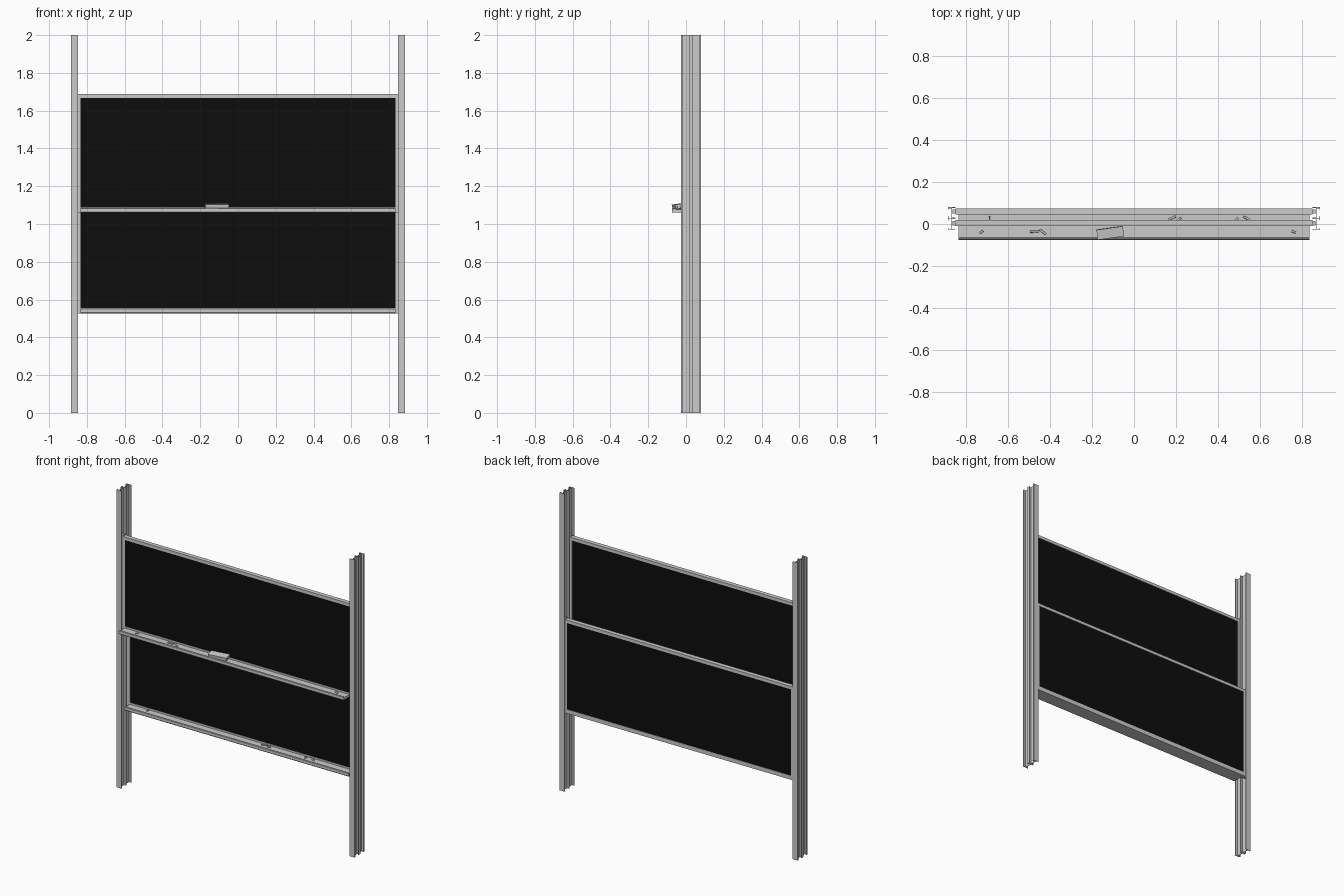
import bpy, bmesh, math
from mathutils import Vector

if "Cube" in bpy.data.objects:
    bpy.data.objects.remove(bpy.data.objects["Cube"])

black = bpy.data.materials.new("board_black")
black.diffuse_color = (0.004, 0.004, 0.004, 1)
black.use_nodes = True
black.node_tree.nodes["Principled BSDF"].inputs["Base Color"].default_value = black.diffuse_color


def make(name, bm, mat=None):
    bmesh.ops.recalc_face_normals(bm, faces=bm.faces)
    me = bpy.data.meshes.new(name)
    bm.to_mesh(me)
    bm.free()
    ob = bpy.data.objects.new(name, me)
    bpy.context.collection.objects.link(ob)
    if mat:
        me.materials.append(mat)
    return ob


def box(name, lo, hi, mat=None):
    bm = bmesh.new()
    bmesh.ops.create_cube(bm, size=1)
    lo, hi = Vector(lo), Vector(hi)
    for v in bm.verts:
        v.co = (lo + hi) / 2 + v.co * (hi - lo)
    return make(name, bm, mat)


def extrude(name, pts, direction):
    bm = bmesh.new()
    face = bm.faces.new([bm.verts.new(p) for p in pts])
    new = bmesh.ops.extrude_face_region(bm, geom=[face])["geom"]
    bmesh.ops.translate(bm, vec=direction,
                        verts=[g for g in new if isinstance(g, bmesh.types.BMVert)])
    return make(name, bm)


def chalk(name, a, b, r=0.005):
    a, b = Vector(a), Vector(b)
    bm = bmesh.new()
    bmesh.ops.create_cone(bm, cap_ends=True, segments=12, radius1=r, radius2=r,
                          depth=(b - a).length)
    ob = make(name, bm)
    ob.location = (a + b) / 2
    ob.rotation_euler = (b - a).to_track_quat('Z', 'Y').to_euler()
    for p in ob.data.polygons:
        p.use_smooth = len(p.vertices) == 4


# Rail posts: double channel open towards the boards, hooked flanges outside
POST = [(.848, -.027), (.885, -.027), (.885, -.018), (.881, -.018), (.881, -.023),
        (.868, -.023), (.868, .017), (.885, .017), (.885, .037), (.881, .037),
        (.881, .021), (.868, .021), (.868, .074), (.881, .074), (.881, .069),
        (.885, .069), (.885, .080), (.848, .080), (.848, .076), (.864, .076),
        (.864, .030), (.848, .030), (.848, .024), (.864, .024), (.864, -.023),
        (.848, -.023)]
# middle flange is a symmetric T
POST[6:12] = [(.868, .025), (.881, .025), (.881, .017), (.885, .017),
              (.885, .037), (.881, .037), (.881, .029), (.868, .029)]
for s, side in ((-1, "left"), (1, "right")):
    extrude(f"{side}_post", [(s * x, y, 0) for x, y in POST], (0, 0, 2))

# Two identical sliding boards, each with frame, runners and chalk tray
TRAY = [(-.010, 0), (-.072, 0), (-.075, .004), (-.075, .022), (-.072, .025),
        (-.068, .025), (-.065, .016), (-.010, .016)]
W, H, F = .848, .627, .020
for name, dy, z in (("front_board", 0, 1.06), ("rear_board", .055, .527)):
    y0, y1 = -.010 + dy, .019 + dy
    box(name + "_panel", (-.84, y0 + .003, z + .01), (.84, y1 - .003, z + H - .01), black)
    box(name + "_top_rail", (-W, y0, z + H - F), (W, y1, z + H))
    box(name + "_bottom_rail", (-W, y0, z), (W, y1, z + .027))
    for s, side in ((-1, "left"), (1, "right")):
        xs = sorted((s * .834, s * W))
        box(f"{name}_{side}_stile", (xs[0], y0, z + .027), (xs[1], y1, z + H - F))
        xs = sorted((s * W, s * .863))
        box(f"{name}_{side}_runner", (xs[0], y0 + .004, z), (xs[1], y1 - .004, z + H + .008))
    extrude(name + "_tray", [(-.835, y + dy, z + h) for y, h in TRAY], (1.67, 0, 0))

# Chalk pieces lying in the trays
zf, zr = 1.081, .548
FRONT = [(-.732, -.043, -.718, -.032), (-.495, -.037, -.455, -.036),
         (-.448, -.026, -.418, -.050), (.750, -.034, .770, -.042)]
REAR = [(-.690, .019, -.690, .039), (.163, .020, .198, .036), (.208, .018, .223, .030),
        (.483, .018, .495, .030), (.520, .035, .550, .019)]
for label, z, rows in (("front", zf, FRONT), ("rear", zr, REAR)):
    for i, (xa, ya, xb, yb) in enumerate(rows):
        chalk(f"{label}_chalk_{i + 1}", (xa, ya, z), (xb, yb, z))

# Eraser: wooden back on felt strips, leaning in the front tray
parts = [box("eraser_back", (-.063, -.024, .012), (.063, .024, .024))]
for i in range(5):
    y = -.0225 + i * .0092
    parts.append(box(f"eraser_felt_{i + 1}", (-.061, y, 0), (.061, y + .0082, .012)))
for ob in parts:
    ob.location = (-.113, -.040, 1.082)
    ob.rotation_euler = (math.radians(8), 0, math.radians(8))
